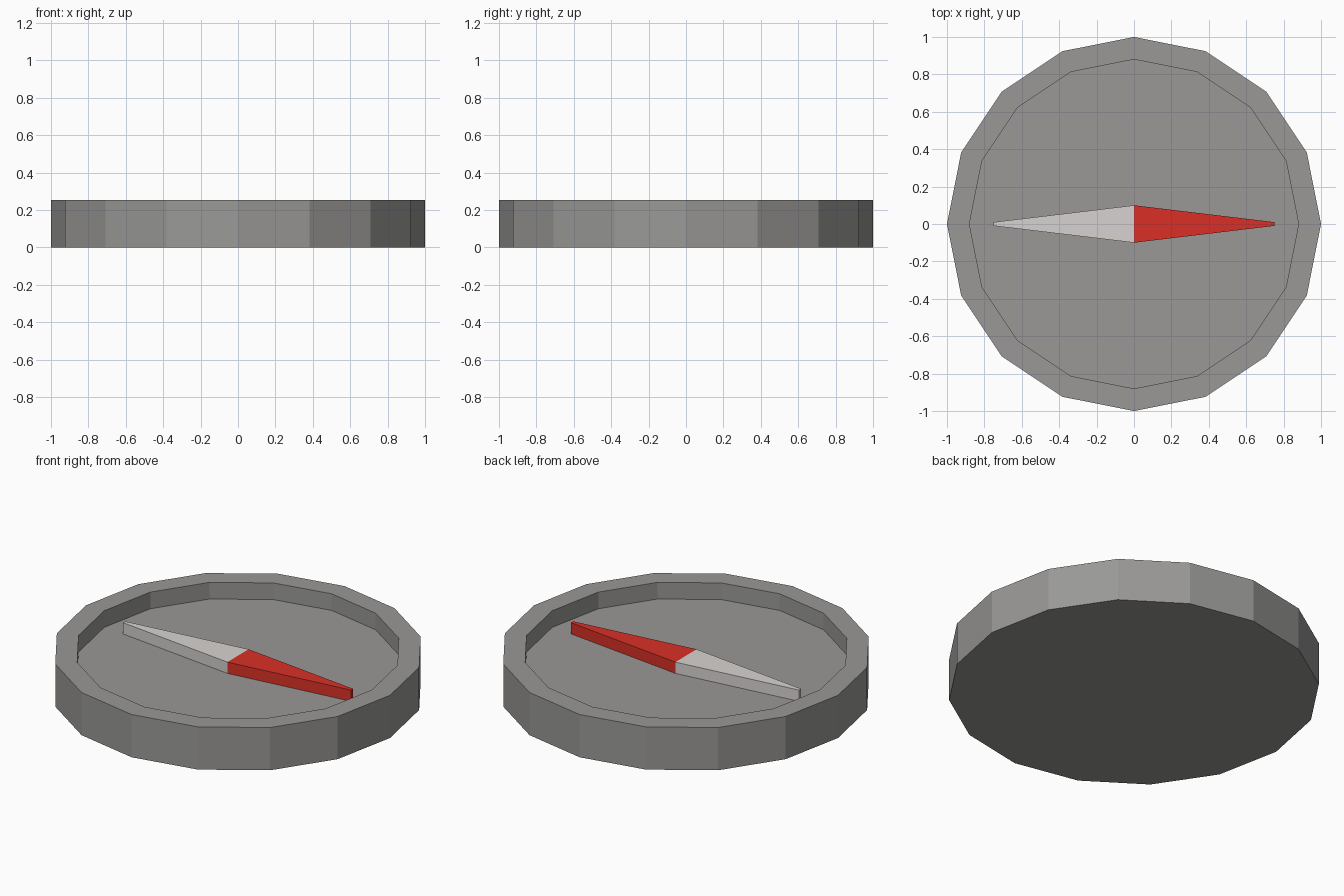
import bpy, bmesh, math
from mathutils import Vector

if "Cube" in bpy.data.objects:
    bpy.data.objects.remove(bpy.data.objects["Cube"])

SIDES, RADIUS, INNER = 16, 1.0, 0.88
RIM_Z, FLOOR_Z, NEEDLE_Z = 0.254, 0.155, 0.222


def material(name, rgb):
    m = bpy.data.materials.new(name)
    m.diffuse_color = (*rgb, 1)
    m.use_nodes = True
    m.node_tree.nodes["Principled BSDF"].inputs["Base Color"].default_value = m.diffuse_color
    return m


def add_object(name, bm, mat):
    bmesh.ops.recalc_face_normals(bm, faces=bm.faces)
    mesh = bpy.data.meshes.new(name)
    bm.to_mesh(mesh)
    bm.free()
    mesh.materials.append(mat)
    ob = bpy.data.objects.new(name, mesh)
    bpy.context.collection.objects.link(ob)
    return ob


grey = material("case grey", (0.32, 0.316, 0.308))
red = material("needle red", (0.70, 0.03, 0.02))
white = material("needle white", (0.68, 0.65, 0.64))

# Case: stacked rings form the outer wall, rim, inner wall and recessed floor
bm = bmesh.new()
rings = []
for r, z in [(RADIUS, 0), (RADIUS, RIM_Z), (INNER, RIM_Z), (INNER, FLOOR_Z)]:
    rings.append([bm.verts.new((r * math.cos(2 * math.pi * i / SIDES),
                                r * math.sin(2 * math.pi * i / SIDES), z))
                  for i in range(SIDES)])
for a, b in zip(rings, rings[1:]):
    for i in range(SIDES):
        j = (i + 1) % SIDES
        bm.faces.new((a[i], a[j], b[j], b[i]))
bm.faces.new(rings[0][::-1])
bm.faces.new(rings[-1])
add_object("compass_case", bm, grey)


# Needle halves: tapered blades resting on the recessed floor
def needle_half(name, side, mat):
    bm = bmesh.new()
    outline = [(0, -0.1), (0.75 * side, -0.01), (0.75 * side, 0.01), (0, 0.1)]
    base = bm.faces.new([bm.verts.new((x, y, FLOOR_Z)) for x, y in outline])
    ext = bmesh.ops.extrude_face_region(bm, geom=[base], use_keep_orig=True)
    top = [v for v in ext["geom"] if isinstance(v, bmesh.types.BMVert)]
    bmesh.ops.translate(bm, verts=top, vec=Vector((0, 0, NEEDLE_Z - FLOOR_Z)))
    # The two halves meet at x = 0, so the hidden joint face is dropped
    joint = [f for f in bm.faces if all(abs(v.co.x) < 1e-5 for v in f.verts)]
    ob_faces = joint
    bmesh.ops.recalc_face_normals(bm, faces=bm.faces)
    bmesh.ops.delete(bm, geom=ob_faces, context='FACES_ONLY')
    add_object(name, bm, mat)


needle_half("needle_north_half", 1, red)
needle_half("needle_south_half", -1, white)
